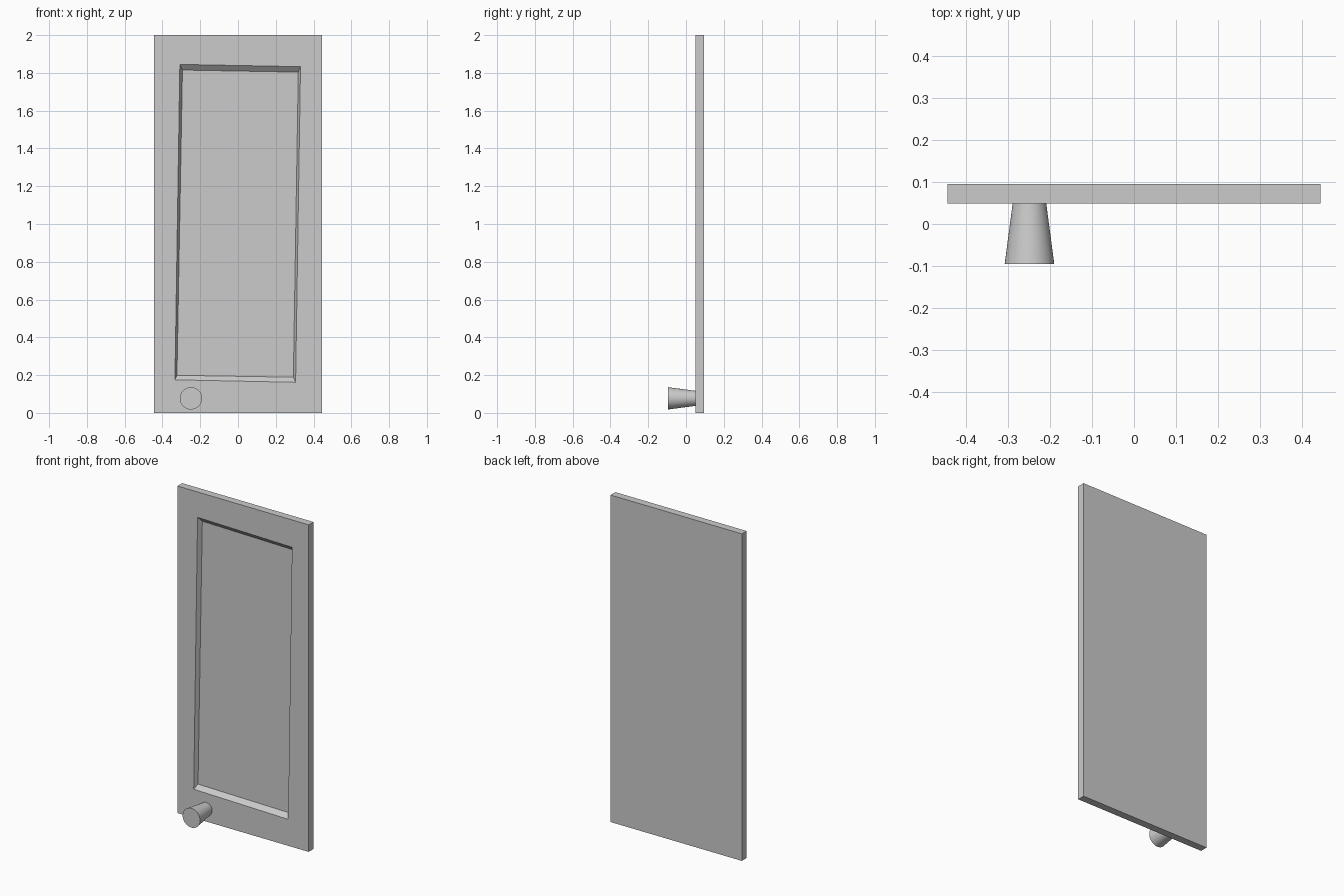
import bpy, bmesh, math
from mathutils import Matrix

if "Cube" in bpy.data.objects:
    bpy.data.objects.remove(bpy.data.objects["Cube"])

FRONT, BACK = 0.049, 0.095      # door panel faces
W, H, DEPTH = 0.444, 2.0, 0.026


def finish(bm, name):
    bmesh.ops.recalc_face_normals(bm, faces=bm.faces)
    mesh = bpy.data.meshes.new(name)
    bm.to_mesh(mesh)
    bm.free()
    obj = bpy.data.objects.new(name, mesh)
    bpy.context.collection.objects.link(obj)
    return obj


# Door panel: four-corner rings from back face, over the front, into the tilted recess
rect = [(-W, 0), (W, 0), (W, H), (-W, H)]
rim = [(-0.334, 0.175), (0.305, 0.162), (0.331, 1.833), (-0.308, 1.845)]
floor = [(-0.323, 0.199), (0.293, 0.189), (0.319, 1.804), (-0.294, 1.815)]
profile = [(BACK, rect), (FRONT, rect), (FRONT, rim), (FRONT + DEPTH, floor)]

bm = bmesh.new()
rings = [[bm.verts.new((x, y, z)) for x, z in pts] for y, pts in profile]
bm.faces.new(rings[0])
bm.faces.new(rings[-1])
for a, b in zip(rings, rings[1:]):
    for i in range(4):
        j = (i + 1) % 4
        bm.faces.new((a[i], a[j], b[j], b[i]))
finish(bm, "door_panel")

# Tapered knob, wide end facing front
knob_front = -0.095
bm = bmesh.new()
bmesh.ops.create_cone(
    bm, cap_ends=True, segments=64, radius1=0.04, radius2=0.059,
    depth=FRONT - knob_front,
    matrix=Matrix.Translation((-0.249, (FRONT + knob_front) / 2, 0.077))
    @ Matrix.Rotation(math.radians(90), 4, 'X'))
knob = finish(bm, "knob")
bpy.context.view_layer.objects.active = knob
knob.select_set(True)
bpy.ops.object.shade_smooth_by_angle(angle=math.radians(30))
